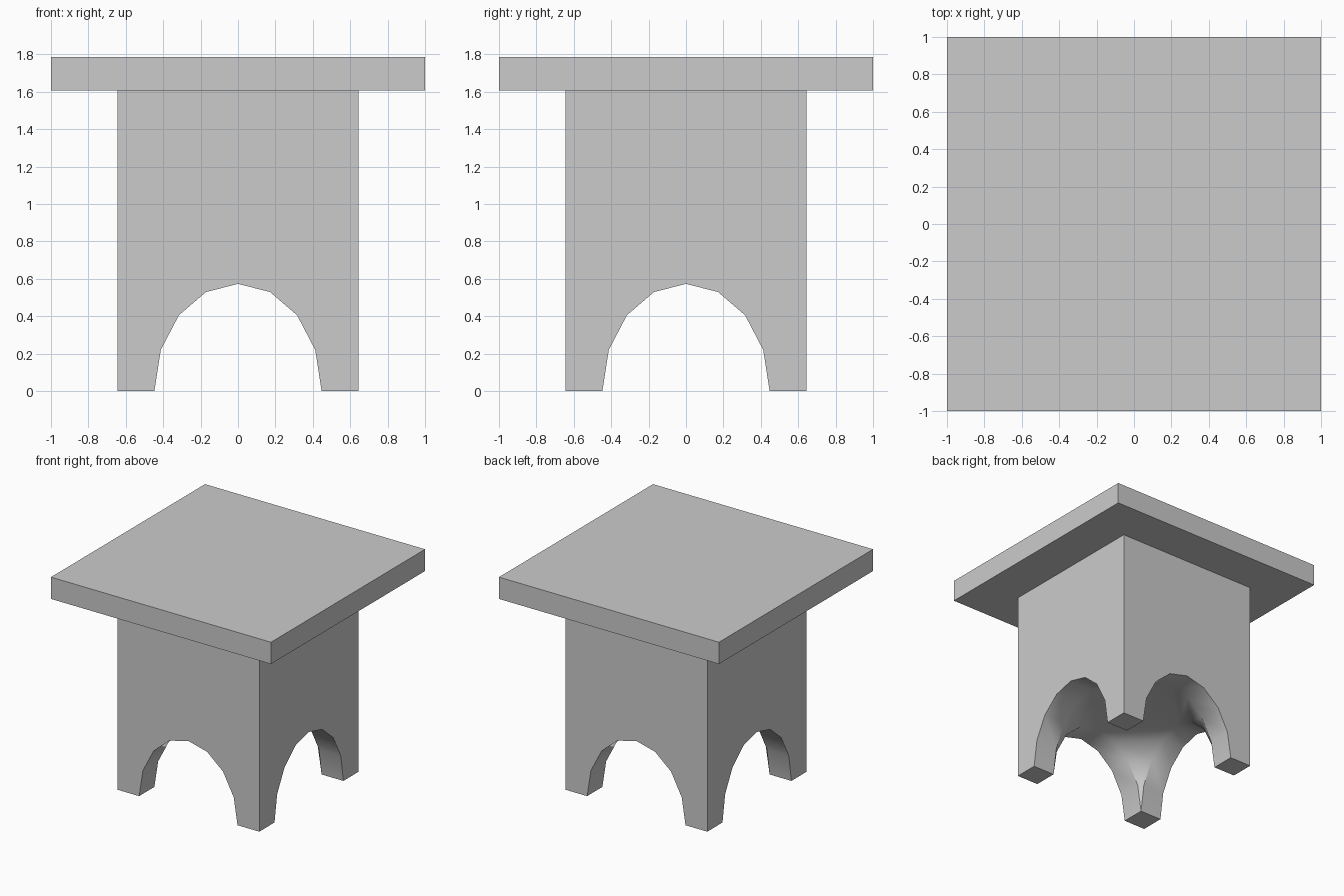
import bpy, bmesh, math
from mathutils import Vector, Matrix

if "Cube" in bpy.data.objects:
    bpy.data.objects.remove(bpy.data.objects["Cube"])

HALF, INNER = 0.645, 0.447      # outer half width, arch half width
ARCH_H, BODY_H, TOP_H = 0.573, 1.608, 1.787
STEPS = 4                       # segments per half arch


def finish(bm, name, angle=None):
    bmesh.ops.remove_doubles(bm, verts=bm.verts, dist=1e-4)
    bmesh.ops.recalc_face_normals(bm, faces=bm.faces)
    mesh = bpy.data.meshes.new(name)
    bm.to_mesh(mesh)
    bm.free()
    obj = bpy.data.objects.new(name, mesh)
    bpy.context.collection.objects.link(obj)
    if angle:
        bpy.ops.object.select_all(action='DESELECT')
        obj.select_set(True)
        bpy.context.view_layer.objects.active = obj
        bpy.ops.object.shade_smooth_by_angle(angle=math.radians(angle))
    return obj


# Half-elliptic arch profile, from right springing to left
arch = [(INNER * math.cos(math.pi * i / (2 * STEPS)),
         ARCH_H * math.sin(math.pi * i / (2 * STEPS))) for i in range(2 * STEPS + 1)]

# Arched base: one side and one corner, repeated four times
bm = bmesh.new()
for k in range(4):
    rot = Matrix.Rotation(k * math.pi / 2, 3, 'Z')

    def face(*pts):
        bm.faces.new([bm.verts.new(rot @ Vector(p)) for p in pts])

    # outer wall with arch opening
    face((-HALF, -HALF, 0), (-HALF, -HALF, BODY_H), (HALF, -HALF, BODY_H), (HALF, -HALF, 0),
         *[(x, -HALF, z) for x, z in arch])
    # underside of the arch
    for (x0, z0), (x1, z1) in zip(arch, arch[1:]):
        face((x0, -HALF, z0), (x1, -HALF, z1), (x1, -INNER, z1), (x0, -INNER, z0))
    # fan vault from the leg's inner corner to the ceiling
    for i in range(STEPS):
        (x0, z0), (x1, z1) = arch[i], arch[i + 1]
        pts = [(x0, -INNER, z0), (x1, -INNER, z1), (INNER, -x1, z1)]
        if i:
            pts.append((INNER, -x0, z0))
        face(*pts)
    # foot
    face((INNER, -HALF, 0), (HALF, -HALF, 0), (HALF, -INNER, 0), (INNER, -INNER, 0))

# diamond ceiling and top of the body
for pts in ([(0, -INNER), (INNER, 0), (0, INNER), (-INNER, 0)],):
    bm.faces.new([bm.verts.new((x, y, ARCH_H)) for x, y in pts])
bm.faces.new([bm.verts.new((x * HALF, y * HALF, BODY_H))
              for x, y in ((-1, -1), (1, -1), (1, 1), (-1, 1))])
finish(bm, "arched_base", 35)

# Table top slab
bm = bmesh.new()
bmesh.ops.create_cube(bm, size=1, matrix=Matrix.Translation((0, 0, (BODY_H + TOP_H) / 2))
                      @ Matrix.Diagonal((2, 2, TOP_H - BODY_H, 1)))
finish(bm, "table_top")
